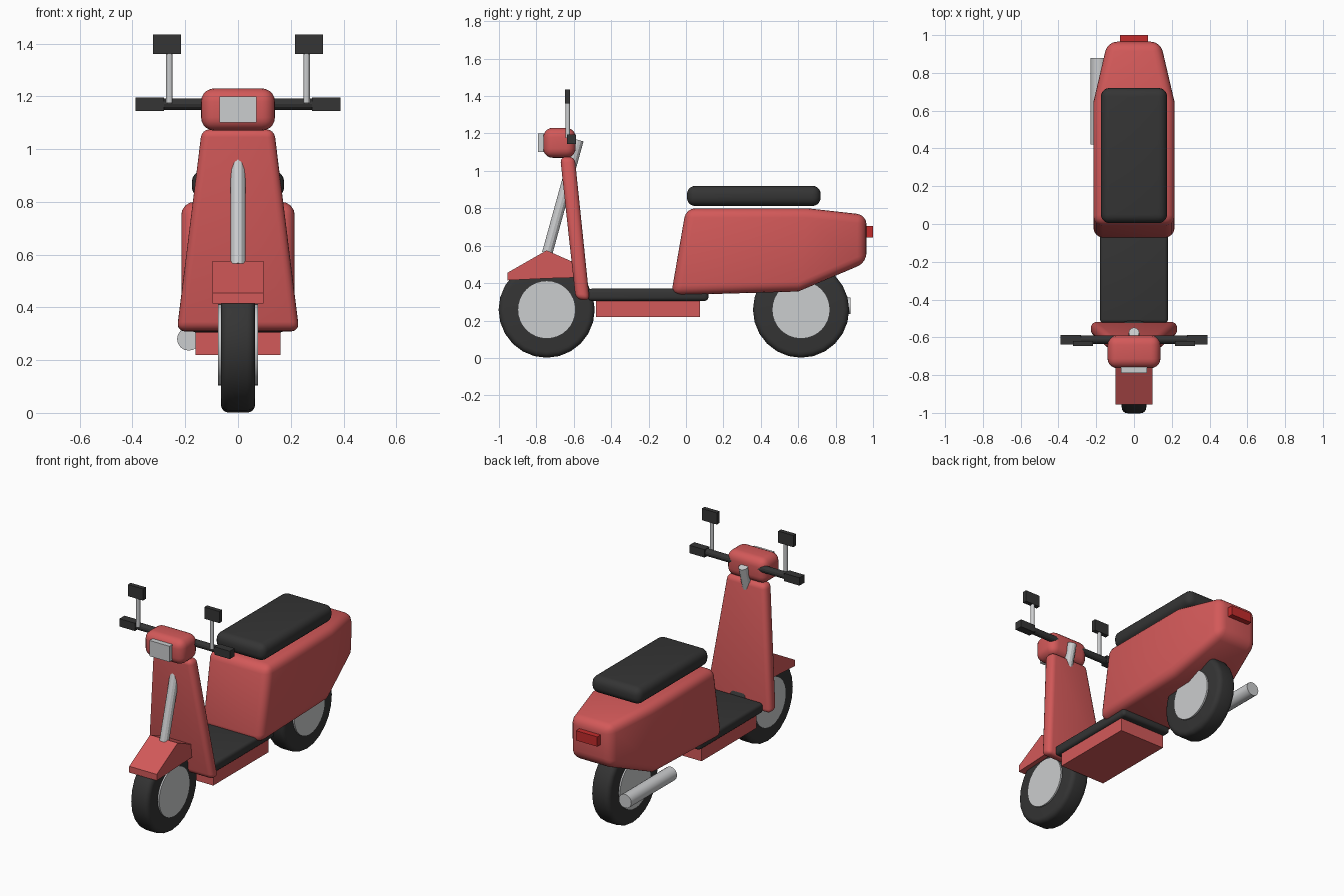
import bpy, bmesh, math
from mathutils import Vector

cube = bpy.data.objects.get("Cube")
if cube:
    bpy.data.objects.remove(cube, do_unlink=True)


def material(name, r, g, b):
    m = bpy.data.materials.new(name)
    m.use_nodes = True
    m.diffuse_color = (r, g, b, 1)
    m.node_tree.nodes["Principled BSDF"].inputs["Base Color"].default_value = (r, g, b, 1)
    return m


RED = material("red paint", 0.65, 0.1, 0.1)
BLACK = material("black rubber", 0.035, 0.035, 0.035)
SILVER = material("silver metal", 0.6, 0.61, 0.62)
LAMP = material("tail lamp red", 0.55, 0.025, 0.025)


def finish(name, bm, mat, bevel=0, segments=4, smooth=True):
    """Turn a bmesh into a shaded object, with an optional rounded edge."""
    bmesh.ops.recalc_face_normals(bm, faces=bm.faces[:])
    mesh = bpy.data.meshes.new(name)
    bm.to_mesh(mesh)
    bm.free()
    mesh.materials.append(mat)
    obj = bpy.data.objects.new(name, mesh)
    bpy.context.collection.objects.link(obj)
    bpy.ops.object.select_all(action='DESELECT')
    obj.select_set(True)
    bpy.context.view_layer.objects.active = obj
    if bevel:
        mod = obj.modifiers.new("rounding", 'BEVEL')
        mod.width, mod.segments = bevel, segments
        mod.limit_method, mod.angle_limit = 'ANGLE', math.radians(30)
        bpy.ops.object.modifier_apply(modifier=mod.name)
    if smooth:
        bpy.ops.object.shade_smooth_by_angle(angle=math.radians(35))
    return obj


def box(name, mat, x, y, z, bevel=0, segments=4):
    """Box from (low, high) ranges on each axis."""
    bm = bmesh.new()
    bmesh.ops.create_cube(bm, size=1)
    for v in bm.verts:
        v.co = Vector([(a + b) / 2 + c * (b - a) for (a, b), c in zip((x, y, z), v.co)])
    return finish(name, bm, mat, bevel, segments, smooth=bevel > 0)


def rod(name, mat, start, end, radius, sides, bevel=0):
    """Cylinder between two points."""
    a, b = Vector(start), Vector(end)
    bm = bmesh.new()
    bmesh.ops.create_cone(bm, cap_ends=True, segments=sides, radius1=radius,
                          radius2=radius, depth=(b - a).length)
    turn = (b - a).to_track_quat('Z', 'Y')
    for v in bm.verts:
        v.co = turn @ v.co + (a + b) / 2
    return finish(name, bm, mat, bevel, smooth=sides > 12)


def loft(name, mat, rings, bevel=0, segments=4):
    """Skin a row of four-point sections and close both ends."""
    bm = bmesh.new()
    rows = [[bm.verts.new(p) for p in ring] for ring in rings]
    for a, b in zip(rows, rows[1:]):
        for i in range(4):
            j = (i + 1) % 4
            bm.faces.new((a[i], a[j], b[j], b[i]))
    bm.faces.new(rows[0])
    bm.faces.new(rows[-1])
    return finish(name, bm, mat, bevel, segments, smooth=bevel > 0)


def section(half, y_top, z_top, y_low, z_low):
    return [(-half, y_top, z_top), (half, y_top, z_top),
            (half, y_low, z_low), (-half, y_low, z_low)]


# Wheels
for side, y in (("front", -0.745), ("rear", 0.615)):
    rod(side + "_tyre", BLACK, (-0.065, y, 0.258), (0.065, y, 0.258), 0.257, 24, 0.03)
    rod(side + "_wheel_disc", SILVER, (-0.075, y, 0.258), (0.075, y, 0.258), 0.155, 32)

# Front fender, peaked over the wheel
loft("front_fender", RED, [
    section(0.097, -0.955, 0.455, -0.955, 0.415),
    section(0.097, -0.745, 0.575, -0.745, 0.425),
    section(0.097, -0.575, 0.5, -0.575, 0.43)])

# Steering column and leg shield
rod("steering_column", SILVER, (0, -0.742, 0.56), (0, -0.575, 1.165), 0.028, 12)
loft("leg_shield", RED, [
    section(0.232, -0.515, 0.305, -0.59, 0.315),
    section(0.137, -0.595, 1.075, -0.673, 1.075)], 0.03)

# Floor
box("floor_mat", BLACK, (-0.18, 0.18), (-0.525, 0.12), (0.305, 0.37), 0.02)
box("floor_base", RED, (-0.162, 0.162), (-0.48, 0.075), (0.22, 0.31))

# Rear body, tapering toward the tail
loft("rear_body", RED, [
    section(0.215, 0, 0.8, -0.08, 0.335),
    section(0.215, 0.65, 0.8, 0.6, 0.355),
    section(0.14, 0.965, 0.765, 0.965, 0.51)], 0.05)
box("tail_lamp", LAMP, (-0.075, 0.075), (0.94, 1), (0.643, 0.705))
box("seat", BLACK, (-0.175, 0.175), (0.005, 0.72), (0.812, 0.92), 0.045, 5)
rod("exhaust", SILVER, (-0.187, 0.42, 0.28), (-0.187, 0.88, 0.28), 0.044, 16)

# Handlebar head and headlight
box("handlebar_head", RED, (-0.14, 0.14), (-0.763, -0.59), (1.07, 1.23), 0.05, 5)
box("headlight", SILVER, (-0.07, 0.07), (-0.79, -0.74), (1.1, 1.2))
rod("handlebar", BLACK, (-0.37, -0.612, 1.17), (0.37, -0.612, 1.17), 0.022, 12)

# Grips and mirrors on both sides
for side, s in (("left", 1), ("right", -1)):
    def span(a, b):
        return sorted((s * a, s * b))
    box(side + "_grip", BLACK, span(0.28, 0.388), (-0.637, -0.587), (1.145, 1.195))
    rod(side + "_mirror_stem", SILVER, (s * 0.26, -0.632, 1.175),
        (s * 0.26, -0.632, 1.38), 0.012, 12)
    box(side + "_mirror", BLACK, span(0.216, 0.322), (-0.647, -0.619), (1.36, 1.434))
